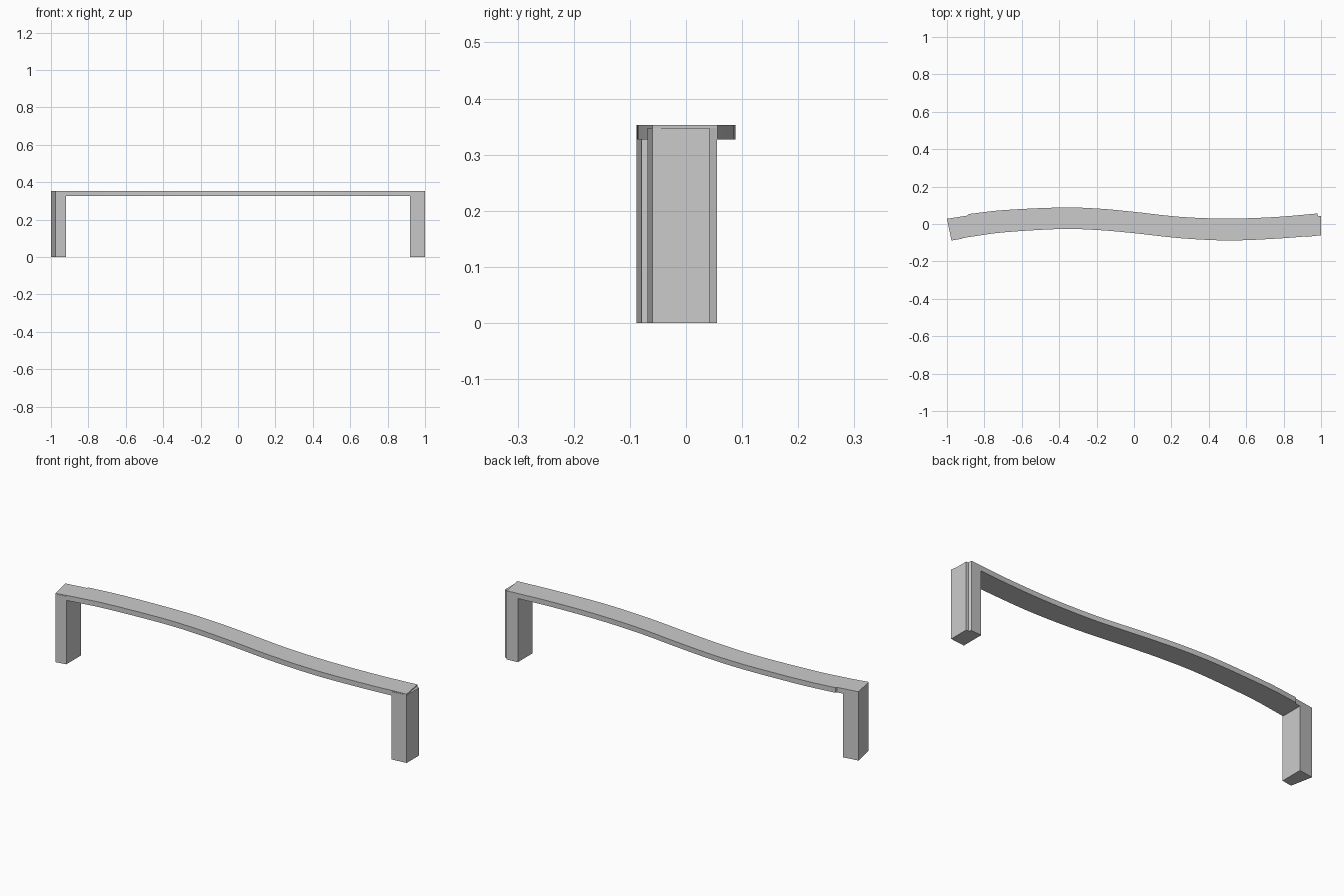
import bpy, bmesh
from mathutils import Vector

if "Cube" in bpy.data.objects:
    bpy.data.objects.remove(bpy.data.objects["Cube"])

Z_TOP, Z_UNDER = 0.353, 0.327


def finish(name, bm):
    bmesh.ops.recalc_face_normals(bm, faces=bm.faces)
    mesh = bpy.data.meshes.new(name)
    bm.to_mesh(mesh)
    bm.free()
    obj = bpy.data.objects.new(name, mesh)
    bpy.context.collection.objects.link(obj)
    return obj


def prism(name, outline, z0, z1):
    """Vertical solid from a plan outline."""
    bm = bmesh.new()
    face = bm.faces.new([bm.verts.new((x, y, z0)) for x, y in outline])
    top = bmesh.ops.extrude_face_region(bm, geom=[face], use_keep_orig=True)["geom"]
    moved = [v for v in top if isinstance(v, bmesh.types.BMVert)]
    bmesh.ops.translate(bm, verts=moved, vec=(0, 0, z1 - z0))
    return finish(name, bm)


def smooth_path(points, steps=5):
    """Catmull-Rom curve through plan points."""
    p = [Vector(q) for q in points]
    p = [2 * p[0] - p[1]] + p + [2 * p[-1] - p[-2]]
    out = []
    for a, b, c, d in zip(p, p[1:], p[2:], p[3:]):
        for i in range(steps):
            t = i / steps
            out.append(0.5 * (2 * b + (c - a) * t + (2 * a - 5 * b + 4 * c - d) * t**2
                              + (3 * b - a - 3 * c + d) * t**3))
    return out + [p[-2]]


# Curved seat: back and front edges of an S-shaped plank
back = [(-0.885, 0.053), (-0.7, 0.074), (-0.4, 0.088), (-0.2, 0.083), (0, 0.065),
        (0.25, 0.038), (0.5, 0.029), (0.75, 0.037), (0.98, 0.056)]
front = [(-0.87, -0.068), (-0.7, -0.045), (-0.4, -0.027), (-0.2, -0.032), (0, -0.049),
         (0.25, -0.076), (0.5, -0.088), (0.75, -0.079), (1.0, -0.060)]
# Left end starts with a small step in the back edge
back = [Vector((-1, 0.028)), Vector((-0.89, 0.045))] + smooth_path(back)
front = [Vector((-0.976, -0.088)), Vector((-0.89, -0.071))] + smooth_path(front)

bm = bmesh.new()
rings = []
for b, f in zip(back, front):
    rings.append([bm.verts.new((q.x, q.y, z)) for q, z in
                  ((b, Z_TOP), (f, Z_TOP), (f, Z_UNDER), (b, Z_UNDER))])
for r, s in zip(rings, rings[1:]):
    for i in range(4):
        j = (i + 1) % 4
        bm.faces.new((r[i], r[j], s[j], s[i]))
bm.faces.new(rings[0])
bm.faces.new(rings[-1])
seat = finish("seat", bm)
bpy.context.view_layer.objects.active = seat
seat.select_set(True)
bpy.ops.object.shade_smooth_by_angle(angle=0.4)

# Slab legs follow the plank's direction at each end
prism("left_leg", [(-1, 0.028), (-0.976, -0.088), (-0.92, -0.079), (-0.92, 0.040)],
      0, 0.348)
# Right leg has a notched back corner
prism("right_leg", [(0.92, -0.069), (1, -0.060), (1, 0.042), (0.985, 0.042),
                    (0.98, 0.055), (0.92, 0.050)], 0, 0.348)
